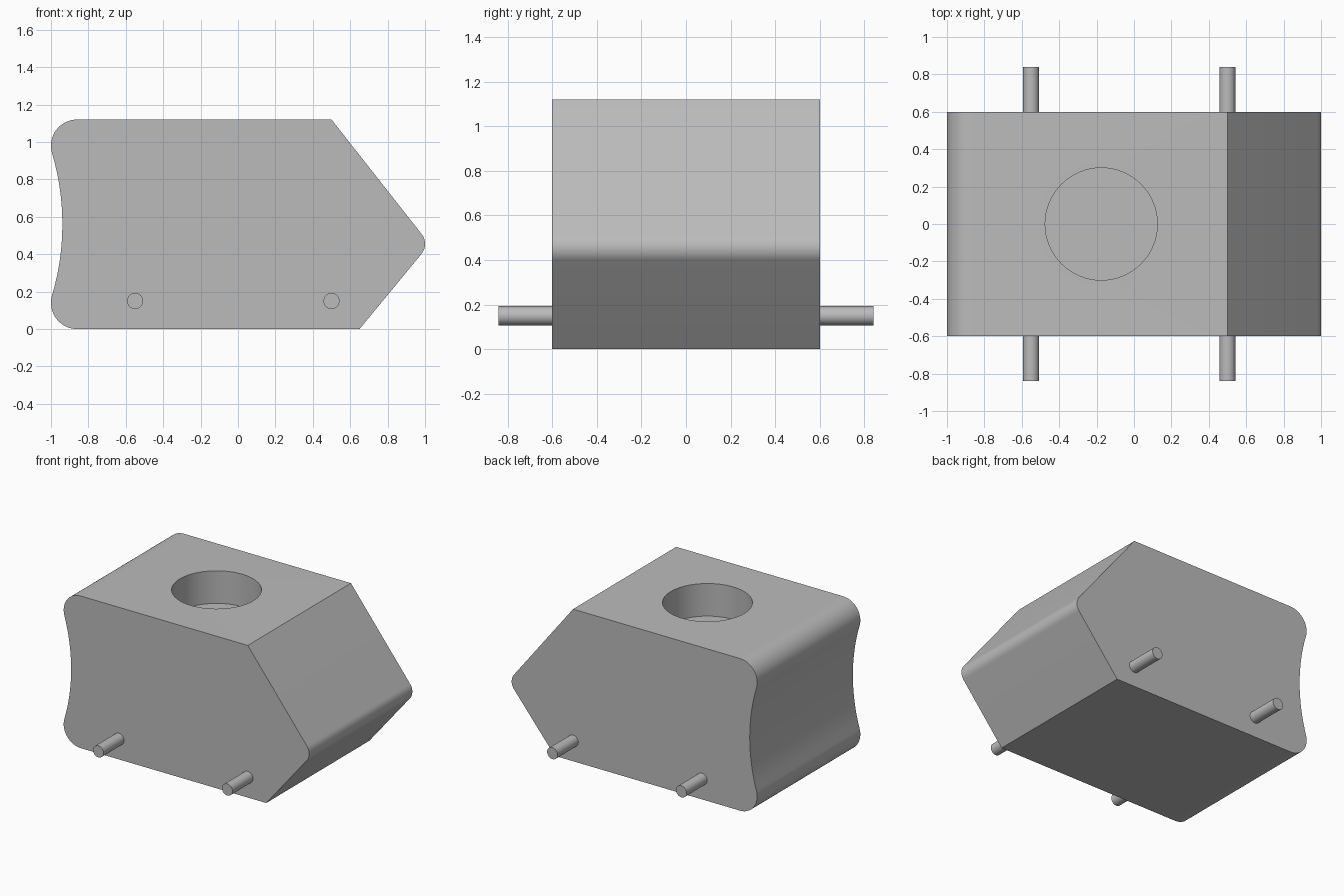
import bpy, bmesh, math

cube = bpy.data.objects.get("Cube")
if cube:
    bpy.data.objects.remove(cube, do_unlink=True)

HEIGHT, HALF_WIDTH = 1.12, 0.6

grey = bpy.data.materials.new("plain grey")
grey.use_nodes = True
COLOUR = (0.5, 0.5, 0.5, 1)
grey.diffuse_color = COLOUR
grey.node_tree.nodes["Principled BSDF"].inputs["Base Color"].default_value = COLOUR


def arc(cx, cz, radius, start, end, steps):
    """Points along a circular arc, angles in degrees."""
    angles = [math.radians(start + (end - start) * i / steps) for i in range(steps + 1)]
    return [(cx + radius * math.cos(a), cz + radius * math.sin(a)) for a in angles]


def make_object(name, bm):
    bmesh.ops.recalc_face_normals(bm, faces=bm.faces)
    mesh = bpy.data.meshes.new(name)
    bm.to_mesh(mesh)
    bm.free()
    mesh.materials.append(grey)
    obj = bpy.data.objects.new(name, mesh)
    bpy.context.collection.objects.link(obj)
    return obj


def cylinder(name, radius, length, location, sides, along_y=False):
    bm = bmesh.new()
    bmesh.ops.create_cone(bm, cap_ends=True, segments=sides, radius1=radius,
                          radius2=radius, depth=length)
    obj = make_object(name, bm)
    obj.location = location
    if along_y:
        obj.rotation_euler.x = math.pi / 2
    return obj


def smooth(obj):
    bpy.ops.object.select_all(action="DESELECT")
    obj.select_set(True)
    bpy.context.view_layer.objects.active = obj
    bpy.ops.object.shade_smooth_by_angle(angle=math.radians(30))


# Body profile: pointed nose, rounded back corners, hollowed back
corner, sweep = 0.14, 16.5
inset = -1 + corner
join_z = HEIGHT - corner - corner * math.sin(math.radians(sweep))
join_x = inset - corner * math.cos(math.radians(sweep))
hollow = (join_z - HEIGHT / 2) / math.sin(math.radians(sweep))
hollow_x = join_x - hollow * math.cos(math.radians(sweep))

profile = [(0.65, 0)]
profile += arc(0.915, 0.455, 0.085, -39.5, 38.2, 12)
profile += [(0.5, HEIGHT)]
profile += arc(inset, HEIGHT - corner, corner, 90, 180 + sweep, 16)
profile += arc(hollow_x, HEIGHT / 2, hollow, sweep, -sweep, 16)[1:-1]
profile += arc(inset, corner, corner, 180 - sweep, 270, 16)

bm = bmesh.new()
face = bm.faces.new([bm.verts.new((x, -HALF_WIDTH, z)) for x, z in profile])
side = bmesh.ops.extrude_face_region(bm, geom=[face])
moved = [v for v in side["geom"] if isinstance(v, bmesh.types.BMVert)]
bmesh.ops.translate(bm, verts=moved, vec=(0, 2 * HALF_WIDTH, 0))
body = make_object("body", bm)

# Round blind hole in the top
depth = 0.24
cutter = cylinder("hole_cutter", 0.3, 2 * depth, (-0.175, 0, HEIGHT), 64)
cutter.hide_render = True
cut = body.modifiers.new("hole", "BOOLEAN")
cut.operation = "DIFFERENCE"
cut.solver = "EXACT"
cut.object = cutter
bpy.context.view_layer.objects.active = body
bpy.ops.object.modifier_apply(modifier=cut.name)
bpy.data.objects.remove(cutter, do_unlink=True)
smooth(body)

# Four axle pegs
for end, x in (("back", -0.55), ("nose", 0.5)):
    for side_name, sign in (("front", -1), ("rear", 1)):
        peg = cylinder(f"{end}_{side_name}_peg", 0.043, 0.3,
                       (x, sign * 0.69, 0.15), 32, along_y=True)
        smooth(peg)
